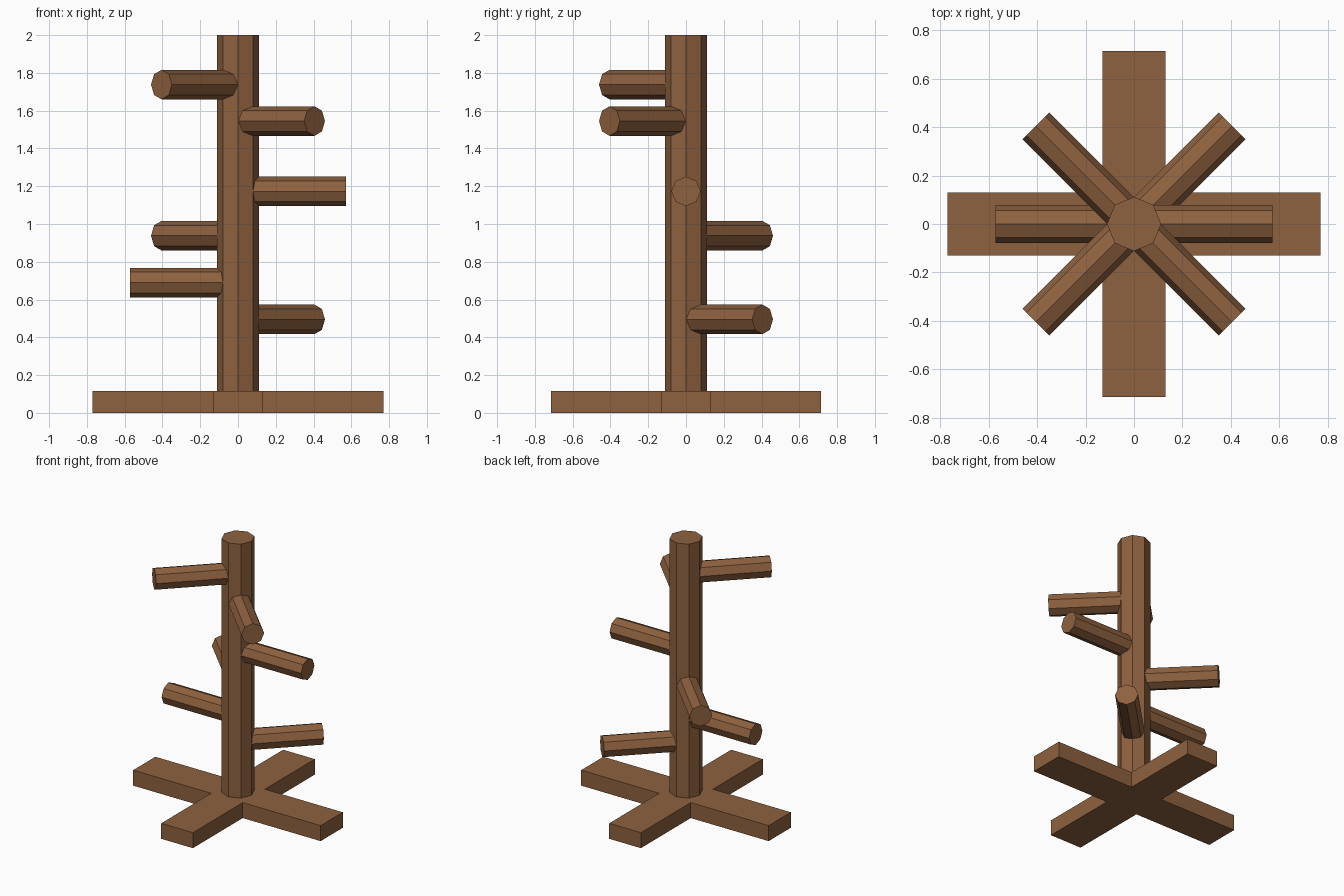
import bpy, bmesh
from math import radians, cos, sin
from mathutils import Vector, Matrix

if "Cube" in bpy.data.objects:
    bpy.data.objects.remove(bpy.data.objects["Cube"])

wood = bpy.data.materials.new("wood")
wood.diffuse_color = (0.27, 0.12, 0.05, 1)
wood.use_nodes = True
wood.node_tree.nodes["Principled BSDF"].inputs["Base Color"].default_value = wood.diffuse_color


def finish(name, bm):
    bmesh.ops.recalc_face_normals(bm, faces=bm.faces)
    mesh = bpy.data.meshes.new(name)
    bm.to_mesh(mesh)
    bm.free()
    mesh.materials.append(wood)
    obj = bpy.data.objects.new(name, mesh)
    bpy.context.collection.objects.link(obj)
    return obj


def octagon_rod(name, radius, start, end):
    """Eight-sided rod along local z from start to end, corners on the axes."""
    bm = bmesh.new()
    ring = [bm.verts.new((radius * cos(radians(45 * i)),
                          radius * sin(radians(45 * i)), start)) for i in range(8)]
    face = bm.faces.new(ring)
    top = bmesh.ops.extrude_face_region(bm, geom=[face], use_keep_orig=True)
    verts = [v for v in top["geom"] if isinstance(v, bmesh.types.BMVert)]
    bmesh.ops.translate(bm, verts=verts, vec=(0, 0, end - start))
    return finish(name, bm)


# Cross-shaped foot, one solid outline
X, Y, W, H = 0.77, 0.715, 0.13, 0.115
outline = [(W, -W), (X, -W), (X, W), (W, W), (W, Y), (-W, Y),
           (-W, W), (-X, W), (-X, -W), (-W, -W), (-W, -Y), (W, -Y)]
bm = bmesh.new()
face = bm.faces.new([bm.verts.new((x, y, 0)) for x, y in outline])
top = bmesh.ops.extrude_face_region(bm, geom=[face], use_keep_orig=True)
bmesh.ops.translate(bm, vec=(0, 0, H),
                    verts=[v for v in top["geom"] if isinstance(v, bmesh.types.BMVert)])
finish("cross_foot", bm)

# Upright post
octagon_rod("post", 0.112, 0.05, 2.0)

# Pegs: (height, direction in degrees)
pegs = [(0.495, 45), (0.69, 180), (0.938, 135),
        (1.173, 0), (1.545, 315), (1.738, 225)]
for i, (z, angle) in enumerate(pegs, 1):
    peg = octagon_rod(f"peg_{i}", 0.078, 0.0, 0.573)
    peg.matrix_world = (Matrix.Translation(Vector((0, 0, z)))
                        @ Matrix.Rotation(radians(angle), 4, 'Z')
                        @ Matrix.Rotation(radians(90), 4, 'Y'))
